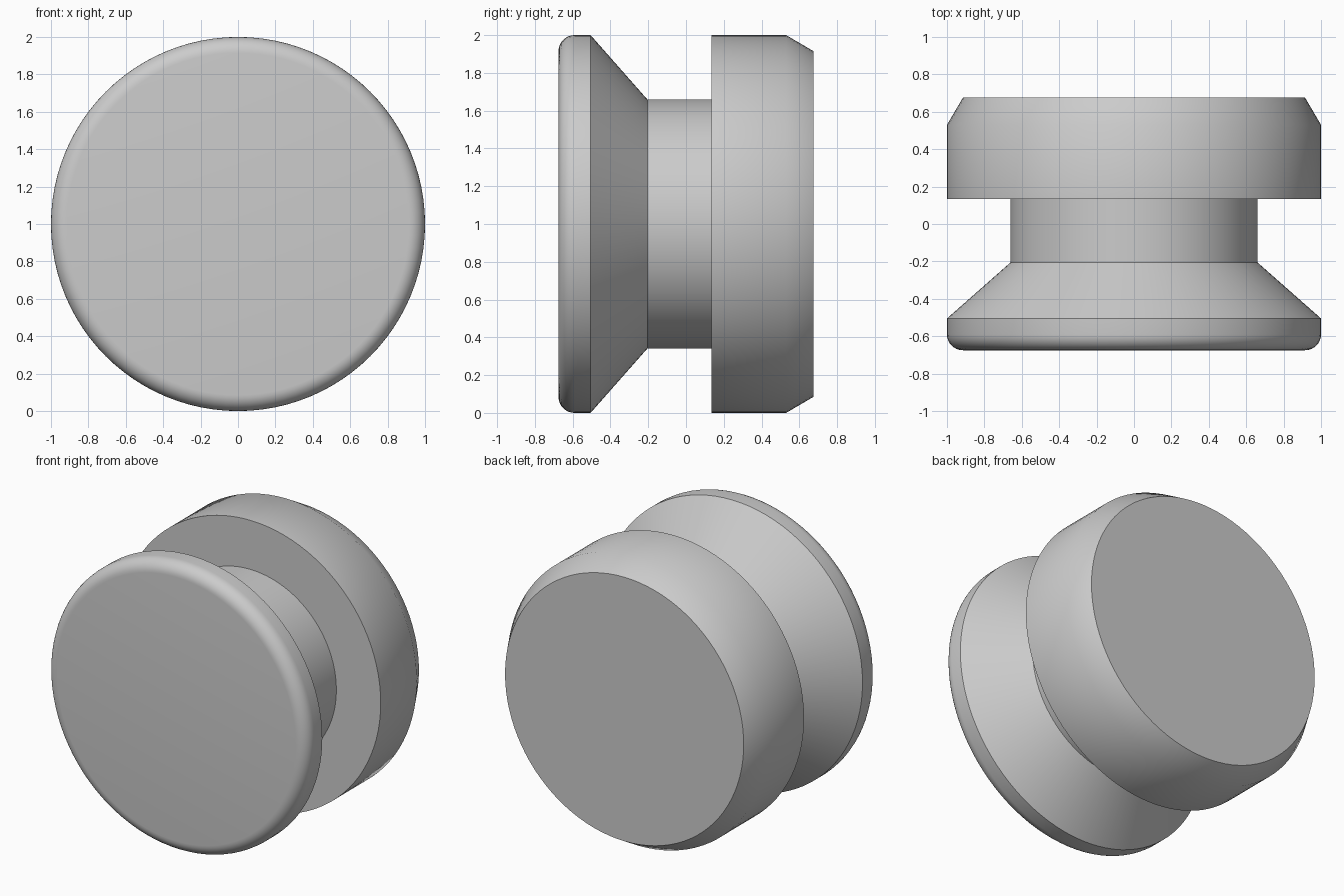
import bpy, bmesh
from math import sin, cos, pi, radians

cube = bpy.data.objects.get("Cube")
if cube:
    bpy.data.objects.remove(cube)

SEGMENTS = 96
AXIS_Z = 1.0
FILLET = 0.085
FRONT, BACK = -0.675, 0.675

# Plain grey material
grey = bpy.data.materials.new("light grey")
grey.use_nodes = True
colour = (0.6, 0.6, 0.6, 1)
grey.diffuse_color = colour
grey.node_tree.nodes["Principled BSDF"].inputs["Base Color"].default_value = colour

# Profile as (y, radius): rounded front rim, cone, neck, chamfered rear disc
steps = 8
profile = [(FRONT + FILLET * (1 - cos(a)), 1 - FILLET + FILLET * sin(a))
           for a in (pi / 2 * i / steps for i in range(steps + 1))]
profile += [(-0.505, 1), (-0.205, 0.66), (0.135, 0.66),
            (0.135, 1), (0.53, 1), (BACK, 0.915)]


def lathe(name, profile, material):
    """Revolve a profile around the y axis and close both ends."""
    bm = bmesh.new()
    angles = [2 * pi * i / SEGMENTS for i in range(SEGMENTS)]
    rings = [[bm.verts.new((r * cos(a), y, AXIS_Z + r * sin(a))) for a in angles]
             for y, r in profile]
    for near, far in zip(rings, rings[1:]):
        for i in range(SEGMENTS):
            j = (i + 1) % SEGMENTS
            bm.faces.new((near[i], near[j], far[j], far[i]))
    bm.faces.new(rings[0])
    bm.faces.new(rings[-1])
    bmesh.ops.recalc_face_normals(bm, faces=bm.faces)
    mesh = bpy.data.meshes.new(name)
    bm.to_mesh(mesh)
    bm.free()
    mesh.materials.append(material)
    obj = bpy.data.objects.new(name, mesh)
    bpy.context.collection.objects.link(obj)
    return obj


# Knob body, smooth except at the hard rims
knob = lathe("knob_body", profile, grey)
bpy.ops.object.select_all(action="DESELECT")
knob.select_set(True)
bpy.context.view_layer.objects.active = knob
bpy.ops.object.shade_smooth_by_angle(angle=radians(35))
